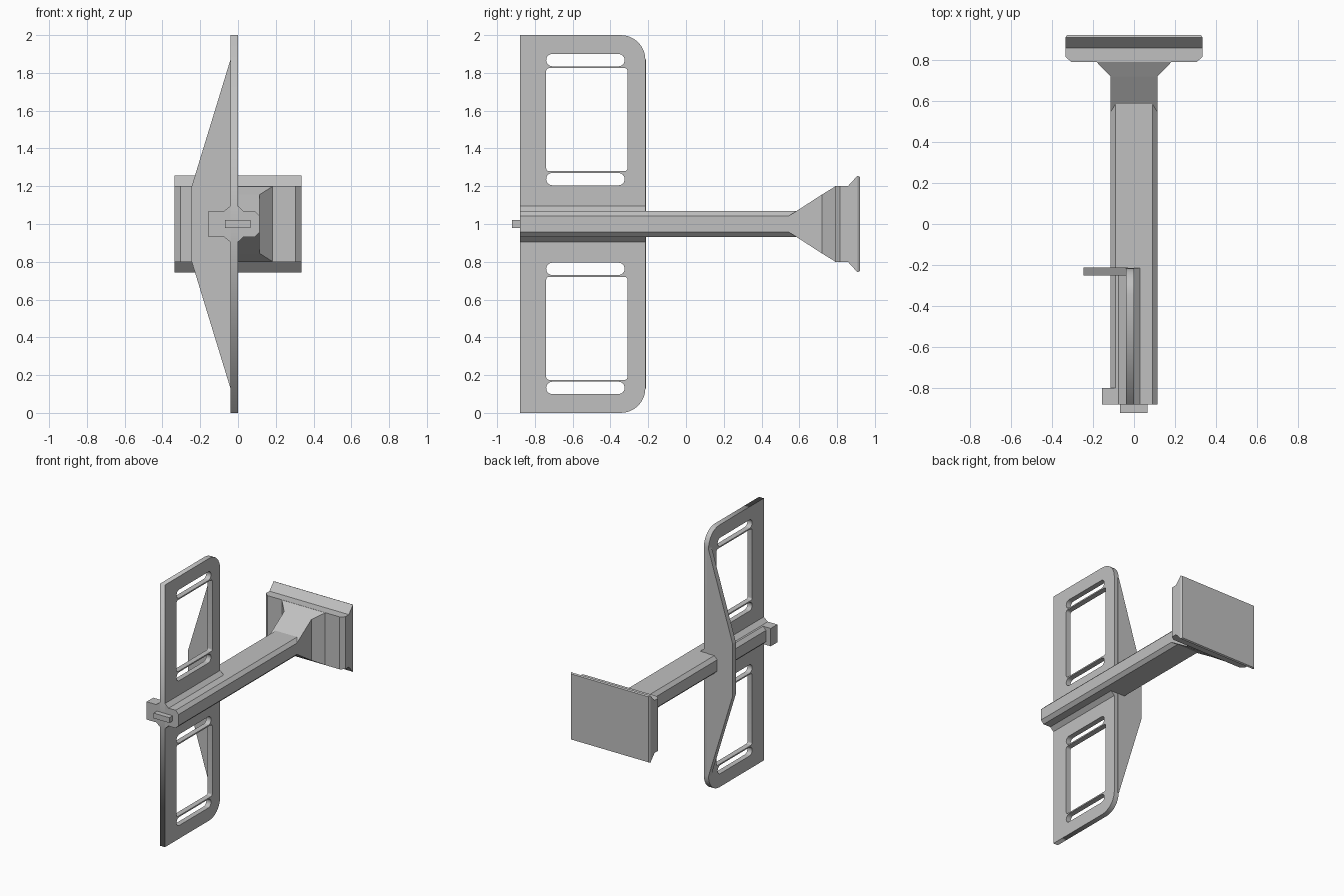
import bpy, bmesh, math
from mathutils import Matrix, Vector

cube = bpy.data.objects.get("Cube")
if cube:
    bpy.data.objects.remove(cube, do_unlink=True)

grey = bpy.data.materials.new("light_grey")
grey.use_nodes = True
colour = (0.53, 0.53, 0.53, 1)
grey.diffuse_color = colour
grey.node_tree.nodes["Principled BSDF"].inputs["Base Color"].default_value = colour


def add_object(name, mesh):
    obj = bpy.data.objects.new(name, mesh)
    bpy.context.collection.objects.link(obj)
    mesh.materials.clear()
    mesh.materials.append(grey)
    return obj


def loft(name, sections):
    """Skin a row of (y, [(x, z), ...]) sections and cap both ends."""
    bm = bmesh.new()
    rings = [[bm.verts.new((x, y, z)) for x, z in pts] for y, pts in sections]
    for a, b in zip(rings, rings[1:]):
        for i in range(len(a)):
            j = (i + 1) % len(a)
            bm.faces.new((a[i], a[j], b[j], b[i]))
    bm.faces.new(rings[0])
    bm.faces.new(rings[-1])
    bmesh.ops.recalc_face_normals(bm, faces=bm.faces)
    mesh = bpy.data.meshes.new(name)
    bm.to_mesh(mesh)
    bm.free()
    return add_object(name, mesh)


def prism(name, pts, y0, y1):
    return loft(name, [(y0, pts), (y1, pts)])


def rect(x0, x1, half_height):
    return [(x0, 1 - half_height), (x1, 1 - half_height),
            (x1, 1 + half_height), (x0, 1 + half_height)]


def rounded(y0, y1, z0, z1, front_r, back_r, steps=8):
    """Outline in the side plane with separate front and back corner radii."""
    pts = []
    corners = [(y1, z1, -1, -1, back_r), (y0, z1, 1, -1, front_r),
               (y0, z0, 1, 1, front_r), (y1, z0, -1, 1, back_r)]
    for k, (y, z, sy, sz, r) in enumerate(corners):
        for i in range(steps + 1 if r else 1):
            a = math.pi / 2 * (k + i / steps)
            pts.append((y + sy * r + r * math.cos(a), z + sz * r + r * math.sin(a)))
    return pts


# Upright plate with windows and slots, repeated above and below the arm
outlines = [rounded(-0.88, -0.215, 0, 2, 0, 0.13)]
for low, high, back, r in [(1.835, 1.9, -0.325, 0.032),
                           (1.28, 1.825, -0.31, 0.015),
                           (1.205, 1.27, -0.325, 0.032)]:
    outlines.append(rounded(-0.74, back, low, high, r, r))
    outlines.append(rounded(-0.74, back, 2 - high, 2 - low, r, r))
curve = bpy.data.curves.new("plate_outline", "CURVE")
curve.dimensions = "2D"
curve.fill_mode = "BOTH"
curve.extrude = 0.02
for pts in outlines:
    spline = curve.splines.new("POLY")
    spline.points.add(len(pts) - 1)
    for p, (y, z) in zip(spline.points, pts):
        p.co = (y, z, 0, 1)
    spline.use_cyclic_u = True
helper = bpy.data.objects.new("plate_outline", curve)
bpy.context.collection.objects.link(helper)
graph = bpy.context.evaluated_depsgraph_get()
plate_mesh = bpy.data.meshes.new_from_object(helper.evaluated_get(graph))
bpy.data.objects.remove(helper, do_unlink=True)
# Stand the flat outline up in the side plane
plate_mesh.transform(Matrix(((0, 0, 1, -0.02), (1, 0, 0, 0), (0, 1, 0, 0), (0, 0, 0, 1))))
add_object("upright_plate", plate_mesh)

# Long arm with chamfered edges
w, h, c = 0.115, 0.068, 0.025
prism("arm", [(w, 1 - h + c), (w, 1 + h - c), (w - c, 1 + h), (c - w, 1 + h),
              (-w, 1 + h - c), (-w, 1 - h + c), (c - w, 1 - h), (w - c, 1 - h)],
      -0.88, 0.7)

# Fillet ridges where the plate meets the arm
prism("plate_fillet", [(-0.075, 1 - h), (-0.04, 0.905), (0, 0.905), (0.03, 1 - h),
                       (0.03, 1 + h), (0, 1.095), (-0.04, 1.095), (-0.075, 1 + h)],
      -0.88, -0.215)

# Front tab and side stop
prism("front_tab", rect(-0.068, 0.065, 0.02), -0.92, -0.87)
prism("side_stop", rect(-0.155, -0.08, h), -0.88, -0.8)

# Tapered brace behind the plate
prism("brace", [(-0.03, 0.13), (-0.03, 1.87), (-0.04, 1.87), (-0.245, 1.2),
                (-0.245, 0.8), (-0.04, 0.13)], -0.25, -0.212)

# Flared neck and end pad
loft("flared_neck", [(y, rect(-x, x, z)) for y, x, z in
                     [(0.545, w, 0.043), (0.72, w, 0.156), (0.792, 0.185, 0.2)]])
loft("end_pad", [(y, rect(-x, x, z)) for y, x, z in
                 [(0.79, 0.305, 0.2), (0.815, 0.335, 0.2), (0.857, 0.335, 0.2),
                  (0.908, 0.335, 0.256), (0.92, 0.327, 0.25)]])
